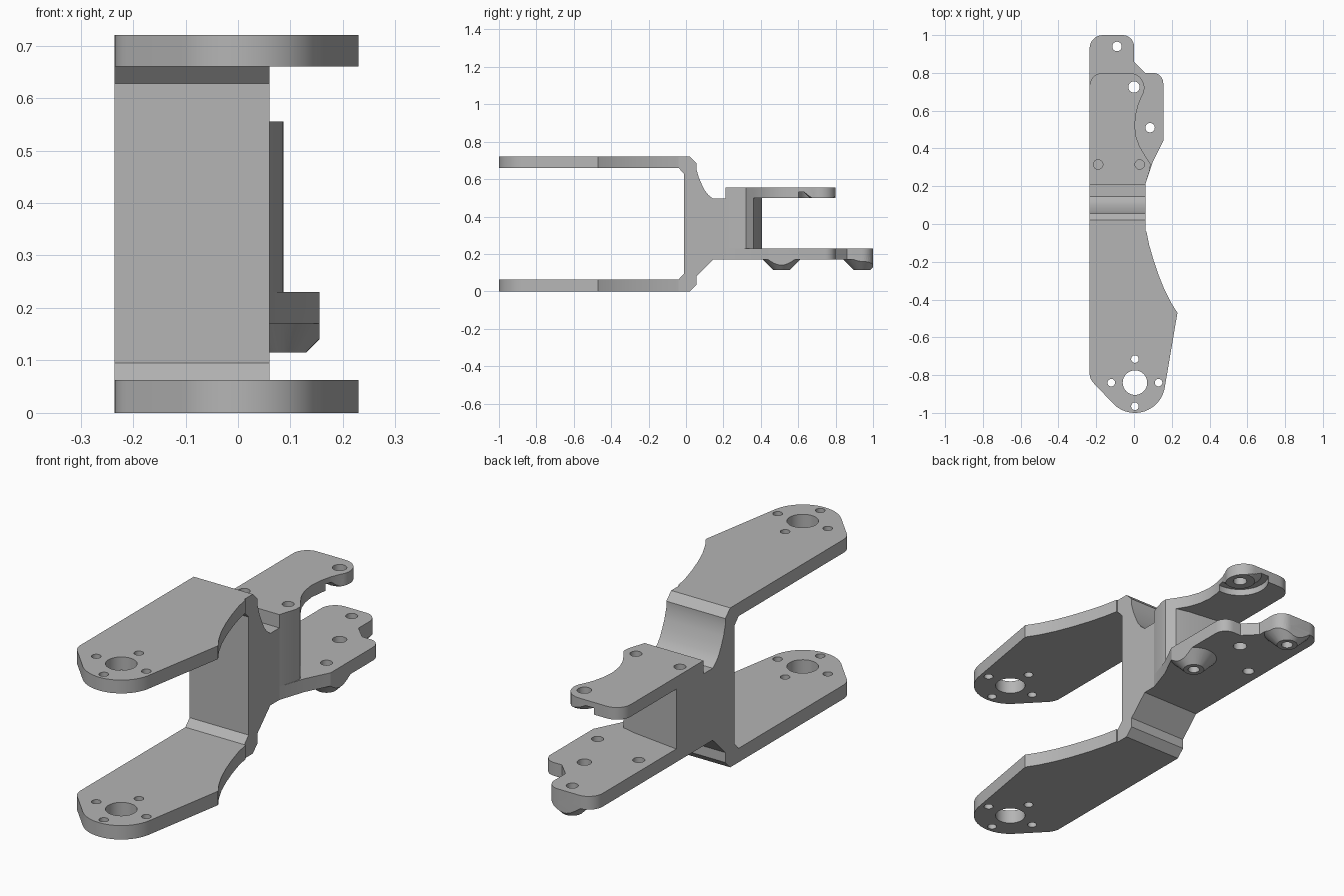
import bpy, bmesh
from math import sin, cos, radians

if "Cube" in bpy.data.objects:
    bpy.data.objects.remove(bpy.data.objects["Cube"], do_unlink=True)

grey = bpy.data.materials.new("bare grey metal")
grey.use_nodes = True
colour = (0.46, 0.46, 0.46, 1)
grey.diffuse_color = colour
grey.node_tree.nodes["Principled BSDF"].inputs["Base Color"].default_value = colour


def arc(cx, cy, r, start, end, steps=10):
    angles = [radians(start + (end - start) * i / steps) for i in range(steps + 1)]
    return [(cx + r * cos(a), cy + r * sin(a)) for a in angles]


def new_object(name, bm):
    bmesh.ops.recalc_face_normals(bm, faces=bm.faces[:])
    mesh = bpy.data.meshes.new(name)
    bm.to_mesh(mesh)
    bm.free()
    mesh.materials.append(grey)
    obj = bpy.data.objects.new(name, mesh)
    bpy.context.collection.objects.link(obj)
    return obj


def prism(name, outline, low, high, along_x=False):
    bm = bmesh.new()
    place = (lambda a, b: (low, a, b)) if along_x else (lambda a, b: (a, b, low))
    face = bm.faces.new([bm.verts.new(place(a, b)) for a, b in outline])
    grown = bmesh.ops.extrude_face_region(bm, geom=[face])["geom"]
    shift = (high - low, 0, 0) if along_x else (0, 0, high - low)
    bmesh.ops.translate(bm, vec=shift, verts=[v for v in grown if isinstance(v, bmesh.types.BMVert)])
    return new_object(name, bm)


def cone(name, x, y, r_low, r_high, low, high, sides=32):
    bm = bmesh.new()
    bmesh.ops.create_cone(bm, cap_ends=True, segments=sides, radius1=r_low,
                          radius2=r_high, depth=high - low)
    bmesh.ops.translate(bm, vec=(x, y, (low + high) / 2), verts=bm.verts[:])
    return new_object(name, bm)


def combine(target, tool, operation):
    mod = target.modifiers.new("combine", "BOOLEAN")
    mod.operation, mod.solver, mod.object = operation, "EXACT", tool
    bpy.context.view_layer.objects.active = target
    bpy.ops.object.modifier_apply(modifier=mod.name)
    bpy.data.objects.remove(tool, do_unlink=True)


def drill(target, x, y, r, low, high):
    combine(target, cone("drill", x, y, r, r, low, high), "DIFFERENCE")


LEFT, EDGE = -0.235, 0.06

# Central web with chamfered roots, as a side profile
profile = [(-0.04, 0), (0.02, 0), (0.055, 0.035), (0.055, 0.08), (0.145, 0.17),
           (0.21, 0.17), (0.21, 0.495), (0.145, 0.495), (0.12, 0.515), (0.1, 0.54),
           (0.083, 0.575), (0.068, 0.61), (0.055, 0.655), (0.055, 0.685), (0.02, 0.72),
           (-0.04, 0.72), (-0.04, 0.66), (-0.01, 0.628), (-0.01, 0.095), (-0.04, 0.063)]
bracket = prism("bracket", profile, LEFT, EDGE, along_x=True)

# Pair of front arms
arm = [(LEFT, -0.04)] + arc(-0.16, -0.79, 0.075, 180, 225, 6)
arm += arc(0.005, -0.84, 0.16, -135, -7, 20)
arm += [(0.23, -0.47), (0.195, -0.415), (0.16, -0.345), (0.13, -0.27),
        (0.103, -0.19), (0.08, -0.11), (0.066, -0.04)]
for name, low, high in (("lower_arm", 0, 0.063), ("upper_arm", 0.66, 0.72)):
    combine(bracket, prism(name, arm, low, high), "UNION")

# Spacer block between the rear plates
shoulder = [(EDGE, 0.21), (0.085, 0.29), (0.087, 0.32), (0.06, 0.36)]
block = [(LEFT, 0.21)] + shoulder + [(0, 0.375), (-0.1, 0.388), (LEFT, 0.405)]
combine(bracket, prism("spacer_block", block, 0.23, 0.5), "UNION")

# Upper rear plate, thinned under its tip with a tapered boss
upper = [(LEFT, 0.21)] + shoulder
upper += [(0.03, 0.41), (0.012, 0.46), (0.004, 0.52), (0.01, 0.58), (0.022, 0.63)]
upper += arc(-0.025, 0.72, 0.08, -35, 90, 12) + arc(-0.165, 0.73, 0.07, 90, 180, 8)
plate = prism("upper_plate", upper, 0.5, 0.555)
drill(plate, 0, 0.725, 0.125, 0.48, 0.53)
boss = cone("upper_boss", 0, 0.725, 0.065, 0.1, 0.5, 0.535)
combine(boss, prism("trim", upper, 0.49, 0.55), "INTERSECT")
combine(plate, boss, "UNION")
combine(bracket, plate, "UNION")

# Lower rear plate with two tapered bosses trimmed to its outline
lower = [(LEFT, 0.21), (EDGE, 0.21), (0.1, 0.33), (0.155, 0.44)]
lower += arc(0.1, 0.745, 0.055, 0, 90, 8) + [(0.06, 0.8), (0, 0.86)]
lower += arc(-0.06, 0.94, 0.06, 0, 90, 8) + arc(-0.165, 0.93, 0.07, 90, 180, 8)
plate = prism("lower_plate", lower, 0.17, 0.23)
ends = ((0.085, 0.51), (-0.09, 0.94))
for x, y in ends:
    boss = cone("lower_boss", x, y, 0.045, 0.11, 0.115, 0.18)
    combine(boss, prism("trim", lower, 0.1, 0.2), "INTERSECT")
    combine(plate, boss, "UNION")
combine(bracket, plate, "UNION")

# Bearing and screw holes through both arms
drill(bracket, 0.005, -0.84, 0.065, -0.1, 0.9)
for dx, dy in ((0.125, 0), (-0.125, 0), (0, 0.125), (0, -0.125)):
    drill(bracket, 0.005 + dx, -0.84 + dy, 0.02, -0.1, 0.9)

# Holes in the rear plates
drill(bracket, 0, 0.725, 0.03, 0.05, 0.7)
for x, y in ends + ((-0.17, 0.58),):
    drill(bracket, x, y, 0.025, 0.05, 0.3)
for x in (-0.19, 0.03):
    drill(bracket, x, 0.315, 0.025, 0.4, 0.6)

bpy.ops.object.select_all(action="DESELECT")
bracket.select_set(True)
bpy.context.view_layer.objects.active = bracket
bpy.ops.object.shade_smooth_by_angle(angle=radians(25))
